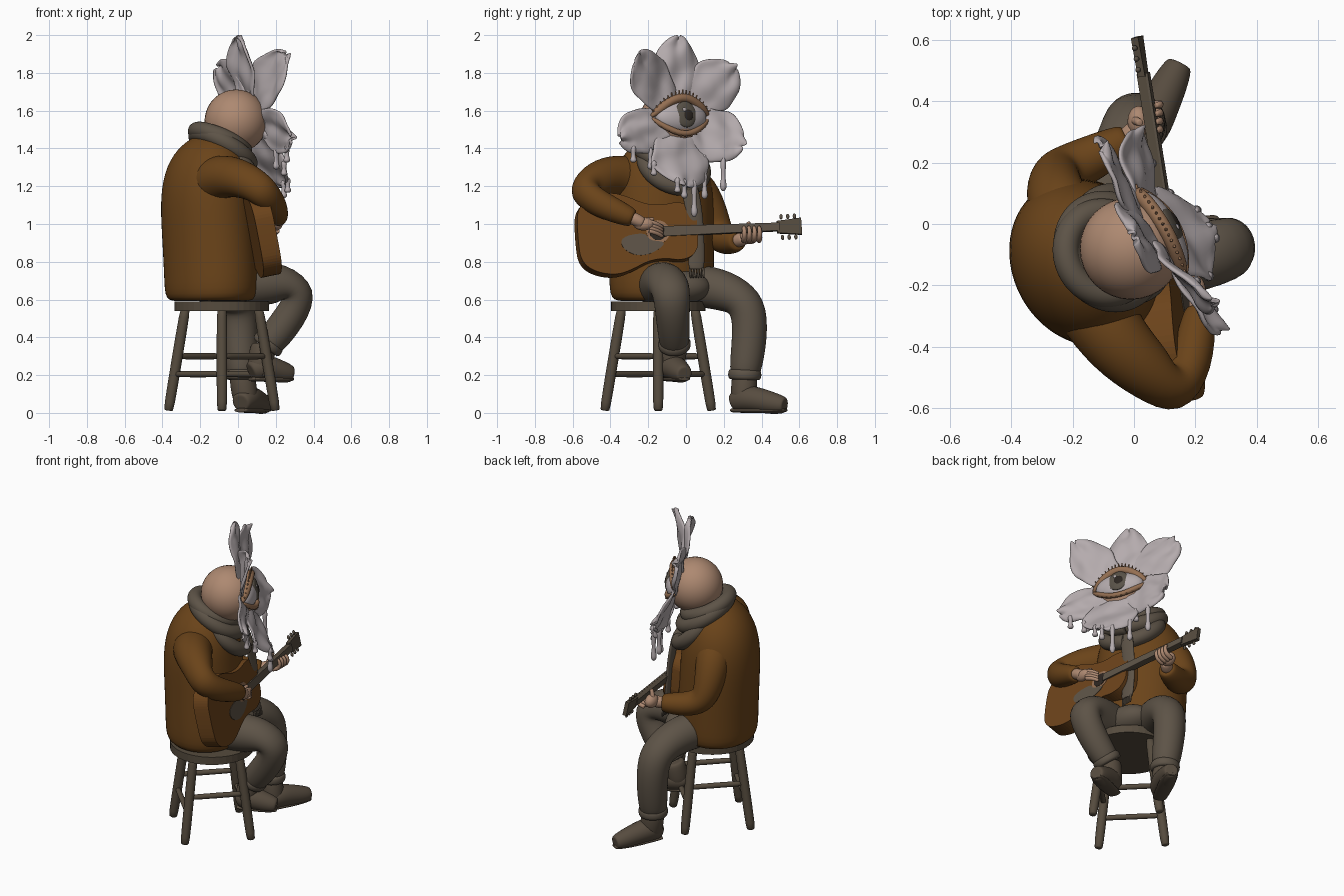
import bpy, bmesh, math, random
from mathutils import Matrix, Vector

random.seed(4)
if "Cube" in bpy.data.objects:
    bpy.data.objects.remove(bpy.data.objects["Cube"])


def material(name, r, g, b):
    m = bpy.data.materials.new(name)
    m.use_nodes = True
    m.diffuse_color = (r, g, b, 1)
    m.node_tree.nodes["Principled BSDF"].inputs["Base Color"].default_value = (r, g, b, 1)
    return m


JACKET = material("brown jacket", .145, .057, .01)
GUITAR = material("guitar wood", .15, .057, .011)
SKIN = material("skin", .42, .25, .165)
LID = material("eyelid tan", .3, .16, .085)
PETAL = material("pale petal", .46, .41, .42)
CLOTH = material("grey brown cloth", .11, .087, .063)
WOOD = material("stool wood", .092, .071, .048)
BOOT = material("boot leather", .095, .072, .05)
IRIS = material("iris grey", .10, .085, .065)
DARK = material("dark", .025, .019, .015)


def finish(name, bm, mat, smooth=True, sub=0):
    bmesh.ops.recalc_face_normals(bm, faces=bm.faces)
    me = bpy.data.meshes.new(name)
    bm.to_mesh(me)
    bm.free()
    me.materials.append(mat)
    for p in me.polygons:
        p.use_smooth = smooth
    ob = bpy.data.objects.new(name, me)
    bpy.context.collection.objects.link(ob)
    if sub:
        ob.modifiers.new("Smooth", "SUBSURF").levels = sub
        ob.modifiers["Smooth"].render_levels = sub
    return ob


def tube(name, pts, mat, ref=(0, 0, 1), flat=1, sides=10, sub=2):
    """Loft of rings along (x, y, z, radius) points; flat squashes along ref."""
    P = [Vector(p[:3]) for p in pts]
    R = [p[3] for p in pts]
    T = [(P[min(i + 1, len(P) - 1)] - P[max(i - 1, 0)]).normalized() for i in range(len(P))]
    P, T, R = P[:1] + P + P[-1:], T[:1] + T + T[-1:], [R[0] * .7] + R + [R[-1] * .7]
    bm, rings = bmesh.new(), []
    for p, t, r in zip(P, T, R):
        a = Vector(ref)
        a = (a - t * a.dot(t)).normalized()
        b = t.cross(a)
        angles = [2 * math.pi * k / sides for k in range(sides)]
        rings.append([bm.verts.new(p + a * r * flat * math.cos(q) + b * r * math.sin(q)) for q in angles])
    for lo, hi in zip(rings, rings[1:]):
        for k in range(sides):
            j = (k + 1) % sides
            bm.faces.new((lo[k], lo[j], hi[j], hi[k]))
    bm.faces.new(rings[0])
    bm.faces.new(rings[-1])
    return finish(name, bm, mat, True, sub)


def ball(name, loc, size, mat, frame=Matrix()):
    bm = bmesh.new()
    m = frame @ Matrix.Translation(loc) @ Matrix.Diagonal((*size, 1))
    bmesh.ops.create_uvsphere(bm, u_segments=32, v_segments=20, radius=1, matrix=m)
    return finish(name, bm, mat)


def prism(name, outline, z0, z1, mat, frame=Matrix()):
    bm = bmesh.new()
    lo, hi = [[bm.verts.new(frame @ Vector((x, y, z))) for x, y in outline] for z in (z0, z1)]
    bm.faces.new(lo)
    bm.faces.new(hi)
    for k in range(len(lo)):
        j = (k + 1) % len(lo)
        bm.faces.new((lo[k], lo[j], hi[j], hi[k]))
    return finish(name, bm, mat, False)


def rounded(outline, passes=2):
    """Corner cutting for a soft closed outline."""
    for _ in range(passes):
        pairs = zip(outline, outline[1:] + outline[:1])
        outline = [(a[0] + (b[0] - a[0]) * f, a[1] + (b[1] - a[1]) * f) for a, b in pairs for f in (.25, .75)]
    return outline


def disc(cx, cy, r, n=32):
    return [(cx + r * math.cos(2 * math.pi * k / n), cy + r * math.sin(2 * math.pi * k / n)) for k in range(n)]


def axes(x, y, z, origin):
    return Matrix.Translation(origin) @ Matrix((x, y, z)).transposed().to_4x4()


# Stool: round seat, four splayed legs, rungs alternating in height
SEAT = Vector((-.085, -.147, 0))
prism("stool_seat", disc(SEAT.x, SEAT.y, .25, 40), .54, .59, WOOD)


def leg_point(k, z):
    r, a = .285 - .165 * z, k * math.pi / 2
    return SEAT + Vector((r * math.cos(a), r * math.sin(a), z))


for k in range(4):
    tube("stool_leg", [(*leg_point(k, z), .03) for z in (.012, .28, .55)], WOOD, (1, 1, 0), sub=1)
    z = .3 if k % 2 else .205
    tube("stool_rung", [(*leg_point(k, z), .018), (*leg_point(k + 1, z), .018)], WOOD, sub=1)

# Jacket body and sleeves
FACING = Vector((.89, .45, 0))
tube("jacket_body", [(-.14, -.13, .592, .287), (-.14, -.13, .72, .29), (-.155, -.125, .95, .287),
                     (-.168, -.125, 1.15, .285), (-.155, -.125, 1.27, .265), (-.125, -.115, 1.37, .215),
                     (-.1, -.1, 1.45, .12)], JACKET, FACING, .84, 20)
tube("right_sleeve", [(-.17, -.15, 1.15, .15), (-.135, -.27, 1.235, .138), (-.05, -.4, 1.26, .118),
                      (.06, -.495, 1.225, .1), (.135, -.555, 1.175, .093), (.19, -.46, 1.105, .08),
                      (.215, -.28, 1.03, .056)], JACKET)
tube("left_sleeve", [(-.2, -.02, 1.22, .13), (-.255, .08, 1.18, .108), (-.262, .145, 1.02, .094),
                     (-.235, .17, .935, .088), (-.14, .215, .905, .08), (-.02, .275, .91, .06)],
     JACKET, (-.4, .9, 0))

# Trousers with rolled cuffs
ball("trouser_hips", (.01, -.05, .665), (.125, .18, .095), CLOTH)
tube("right_trouser_leg", [(-.14, -.16, .67, .125), (.08, -.135, .68, .125), (.235, -.1, .69, .12),
                           (.34, -.075, .64, .105), (.275, -.07, .5, .095), (.15, -.06, .35, .085)],
     CLOTH, (0, 1, 0))
tube("right_cuff", [(.175, -.062, .385, .092), (.145, -.06, .345, .094)], CLOTH, (0, 1, 0))
tube("left_trouser_leg", [(-.15, -.06, .67, .12), (-.08, .1, .675, .12), (-.025, .24, .635, .115),
                          (0, .335, .57, .107), (.01, .34, .4, .1), (.02, .31, .2, .09)],
     CLOTH, (1, 0, 0))
tube("left_cuff", [(.02, .312, .23, .095), (.02, .31, .175, .095)], CLOTH, (1, 0, 0))


# Boots
def boot(side, heel, toe, z0, ankle):
    h, t = Vector((*heel, z0)), Vector((*toe, z0))
    shape = [(.03, .055, .055), (.25, .08, .078), (.5, .068, .07), (.75, .05, .062), (.96, .04, .047)]
    tube(side + "_boot_foot", [(*(h.lerp(t, f) + Vector((0, 0, z))), r) for f, z, r in shape], BOOT)
    base = h.lerp(t, .22)
    tube(side + "_boot_shaft", [(base.x, base.y, z0 + .06, .073), (*ankle, .075)], BOOT, (1, 0, 0))
    tube(side + "_boot_sole", [(*(h.lerp(t, f) + Vector((0, 0, .014))), r)
                               for f, r in ((.02, .045), (.3, .05), (.7, .056), (.97, .036))], BOOT, flat=.3)


boot("left", (.01, .24), (.155, .535), 0, (.02, .31, .2))
boot("right", (.06, -.1), (.295, -.005), .165, (.135, -.06, .36))

# Guitar: frame runs along the neck, across the strings, out of the face
ALONG = Vector((-.157, .987, .04)).normalized()
OUT = ALONG.cross(Vector((-.2, 0, .98))).normalized()
G = axes(ALONG, OUT.cross(ALONG), OUT, (.115, 0, .965))
half = [(-.58, .06), (-.572, .13), (-.535, .18), (-.465, .212), (-.38, .222), (-.3, .197), (-.21, .153),
        (-.12, .143), (-.04, .158), (.025, .14), (.06, .09), (.062, .03)]
prism("guitar_body", rounded(half + [(u, -w) for u, w in reversed(half)]), -.1, 0, GUITAR, G)
prism("rosette", disc(-.15, 0, .062), 0, .002, LID, G)
prism("sound_hole", disc(-.15, 0, .046), .001, .004, DARK, G)
prism("pick_guard", rounded([(-.35, -.02), (-.35, -.08), (-.28, -.125), (-.2, -.12), (-.13, -.08), (-.12, -.055),
                             (-.2, -.045), (-.22, .0)]), 0, .003, CLOTH, G)


def bar(name, u0, u1, w0, w1, z0, z1, mat):
    prism(name, [(u0, -w0), (u1, -w1), (u1, w1), (u0, w0)], z0, z1, mat, G)


bar("guitar_neck", .04, .5, .024, .02, -.025, .006, WOOD)
bar("fretboard", -.12, .5, .027, .021, .004, .012, CLOTH)
bar("headstock", .49, .62, .032, .045, -.02, .004, WOOD)
for k in range(3):
    for s in (-1, 1):
        ball("tuning_peg", (.515 + k * .036, s * .056, -.01), (.009, .014, .009), CLOTH, G)

# Hands
ball("right_palm", (.205, -.225, 1.0), (.03, .055, .034), SKIN)
tube("right_wrist", [(.215, -.29, 1.035, .037), (.21, -.23, 1.005, .035)], SKIN)
for k in range(4):
    z = 1.012 - k * .016
    tube("right_finger", [(.21, -.195, z, .014), (.2, -.155, z - .01, .013), (.17, -.125, z - .03, .011)],
         SKIN, sub=1)
tube("right_thumb", [(.2, -.23, 1.02, .015), (.185, -.17, 1.025, .012)], SKIN, sub=1)
tube("left_wrist", [(-.03, .27, .91, .04), (.01, .31, .925, .038)], SKIN)
ball("left_palm", (.015, .335, .935), (.036, .05, .042), SKIN)
for k in range(4):
    y = .305 + k * .027
    tube("left_finger", [(.03, y, .91, .015), (.085, y + .005, .925, .015), (.09, y + .005, .97, .012),
                         (.07, y, .985, .01)], SKIN, (0, 1, 0), sub=1)
tube("left_thumb", [(0, .34, .95, .016), (.02, .33, 1.01, .013)], SKIN, (0, 1, 0), sub=1)

# Scarf: tilted loops, a hanging tail and its fringe
ACROSS = Vector((-.45, .89, 0))
for cx, cy, cz, R, r, tilt in ((-.095, -.095, 1.44, .14, .047, 25), (-.08, -.09, 1.395, .16, .05, 33),
                               (-.04, -.065, 1.31, .165, .048, 46)):
    q = Matrix.Rotation(math.radians(tilt), 3, ACROSS)
    ring = [(*(Vector((cx, cy, cz)) + q @ (FACING * R * math.cos(a) + ACROSS * R * math.sin(a))), r)
            for a in (2 * math.pi * k / 20 for k in range(21))]
    tube("scarf_loop", ring, CLOTH, q @ Vector((0, 0, 1)))
tube("scarf_tail", [(.07, .01, 1.22, .05), (.08, .045, 1.08, .047), (.085, .055, .9, .047),
                    (.1, .055, .76, .047)], CLOTH, (1, .2, 0), .35)
for k in range(6):
    y = .02 + k * .014
    tube("scarf_fringe", [(.1, y, .77, .008), (.108, y + .005, .715, .006)], CLOTH, (1, 0, 0), sides=6, sub=1)

# Head with a flower face: frame is sideways, up, outward
HEAD = Vector((-.01, -.08, 1.545))
N = Vector((.86, .47, .19)).normalized()
U = Vector((-N.y, N.x, 0)).normalized()
E = axes(U, N.cross(U), N, HEAD)
ball("head", HEAD, (.167, .167, .167), SKIN)
tube("neck", [(-.08, -.1, 1.38, .09), (-.03, -.085, 1.46, .08)], SKIN, (1, 0, 0))


def petal_point(spec, t, s):
    """Broad petal: widens from the root, then closes in a round tip."""
    angle, length, width, bend = spec
    a = math.radians(angle)
    swell = .4 + t if t < .6 else math.sqrt(max(1 - ((t - .6) / .4) ** 2, .03))
    w = width * swell * s * (1 + .05 * math.sin(17 * t + angle + 2 * s))
    r = length * t * (1 + .02 * math.sin(6 * s + angle))
    wave = .01 * math.sin(7 * s + angle) * t + .008 * math.sin(13 * t + 3 * s + angle) - .025 * s * s * t
    return E @ Vector((r * math.cos(a) - w * math.sin(a), r * math.sin(a) + w * math.cos(a),
                       .1 + bend * t * t + wave))


PETALS = [(86, .435, .135, .02), (131, .425, .135, .125), (197, .395, .125, .02),
          (261, .39, .18, .1), (333, .365, .155, .09), (38, .435, .145, .04)]
for spec in PETALS:
    bm = bmesh.new()
    rows = [.22 + .78 * math.sin(math.pi / 2 * i / 14) for i in range(15)]
    grid = [[bm.verts.new(petal_point(spec, t, j / 5 - 1) + N * random.uniform(-.003, .003))
             for j in range(11)] for t in rows]
    for i in range(14):
        for j in range(10):
            bm.faces.new((grid[i][j], grid[i][j + 1], grid[i + 1][j + 1], grid[i + 1][j]))
    petal = finish("petal", bm, PETAL)
    solid = petal.modifiers.new("Thickness", "SOLIDIFY")
    solid.thickness, solid.offset = .016, 0
    petal.modifiers.new("Smooth", "SUBSURF").levels = 1

# Drips running off the lower petals
for index, t, s, drop in ((3, .93, .6, .17), (3, .95, -.5, .07), (3, .96, 0, .09), (3, .75, .9, .13),
                          (3, .75, -.9, .07), (4, .8, -.9, .16), (4, .55, -.9, .08), (2, .85, .8, .08),
                          (2, .6, .9, .1)):
    p = petal_point(PETALS[index], t, s)
    tube("petal_drip", [(p.x, p.y, p.z + .02 - drop * f, r) for f, r in
                        ((0, .006), (.2, .02), (.5, .012), (.78, .013), (.95, .021), (1.08, .018), (1.15, .006))],
         PETAL, (1, 0, 0), sides=8, sub=1)

# Eye with lids and lashes
ball("eyeball", (0, 0, .112), (.15, .09, .062), PETAL, E)
ball("iris", (.005, .005, .16), (.062, .07, .018), IRIS, E)
ball("pupil", (.012, 0, .172), (.03, .032, .01), DARK, E)
ball("eye_glint", (-.01, .028, .176), (.01, .01, .005), PETAL, E)


def lid_point(u, s, grow=0):
    return E @ Vector((u * (1 + grow), s * (.097 + grow * .25) * math.cos(u * 8.8), .15 - 1.6 * u * u + grow * .06))


for s, name, count, thick in ((1, "upper", 17, .025), (-1, "lower", 11, .017)):
    tube(name + "_lid", [(*lid_point(-.172 + .0344 * k, s), thick if 0 < k < 10 else .01) for k in range(11)],
         LID, N, sub=1)
    for k in range(count):
        u = -.15 + .3 * k / (count - 1)
        tube(name + "_lash", [(*lid_point(u, s), .008), (*lid_point(u, s, .17 if s > 0 else .09), .003)],
             LID, N, sides=6, sub=0)
